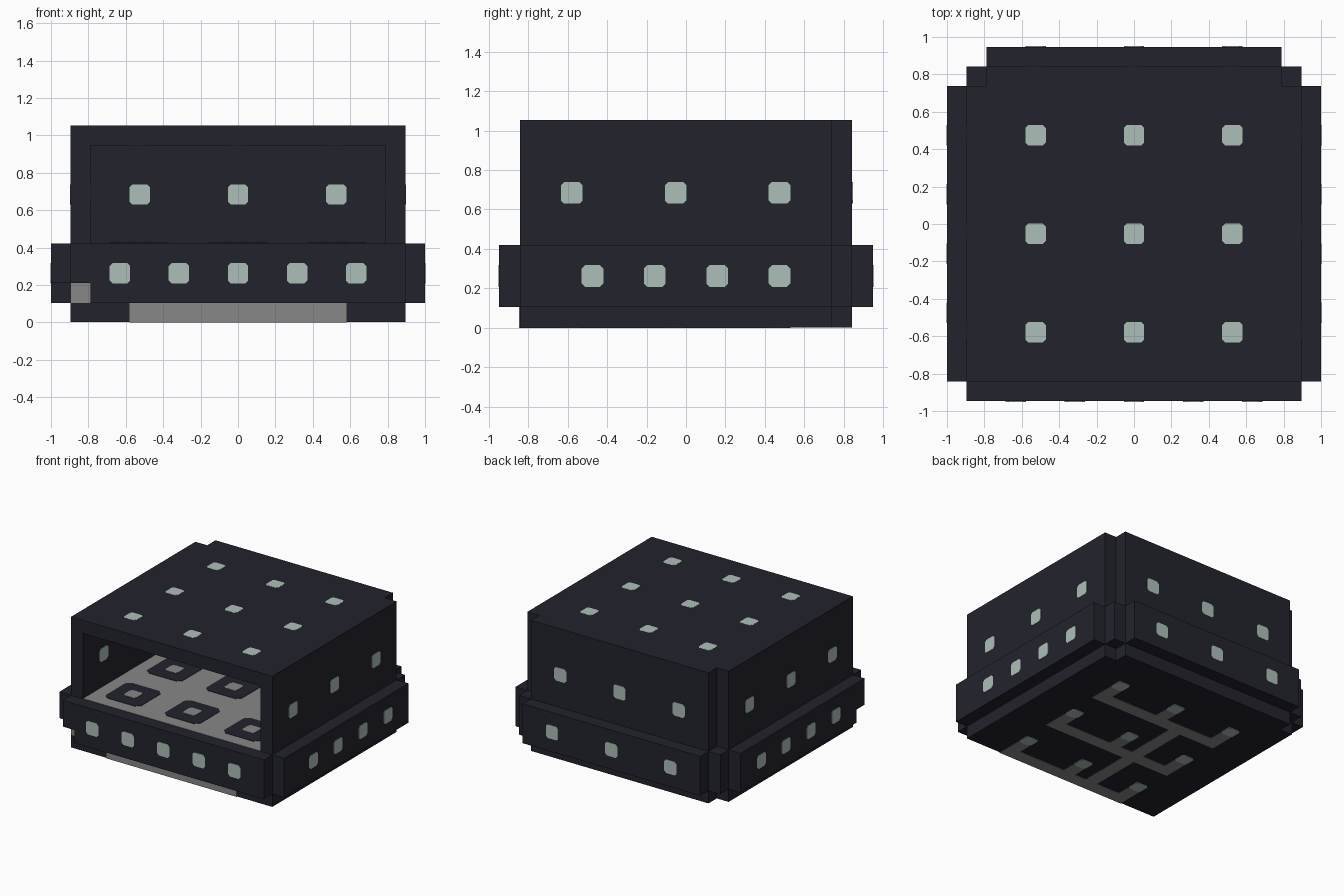
import bpy
import bmesh
from mathutils import Vector

U = 2 / 19          # edge of one building block
THIN = 0.003        # half thickness of painted plates

cube = bpy.data.objects.get("Cube")
if cube:
    bpy.data.objects.remove(cube, do_unlink=True)


def material(name, r, g, b):
    m = bpy.data.materials.new(name)
    m.use_nodes = True
    m.diffuse_color = (r, g, b, 1)
    bsdf = m.node_tree.nodes["Principled BSDF"]
    bsdf.inputs["Base Color"].default_value = (r, g, b, 1)
    return m


DARK = material("dark slate", 0.0165, 0.0165, 0.027)
GREY = material("mid grey", 0.245, 0.245, 0.245)
PALE = material("pale sage", 0.42, 0.52, 0.48)


def place(x, y, z):
    """Block coordinates, counted from the front right corner, to scene units."""
    return Vector(((x - 8.5) * U, (y - 8) * U, z * U))


def solid(name, low, high, mat, axis=None, cut=0):
    """Box between two scene points; edges along axis can be chamfered."""
    bm = bmesh.new()
    bmesh.ops.create_cube(bm, size=1)
    size, mid = high - low, (low + high) / 2
    for v in bm.verts:
        v.co = Vector(c * s for c, s in zip(v.co, size)) + mid
    if cut:
        edges = [e for e in bm.edges
                 if abs(e.verts[0].co[axis] - e.verts[1].co[axis]) > 1e-5]
        bmesh.ops.bevel(bm, geom=edges, offset=cut, segments=1, affect='EDGES')
    mesh = bpy.data.meshes.new(name)
    bm.to_mesh(mesh)
    bm.free()
    mesh.materials.append(mat)
    obj = bpy.data.objects.new(name, mesh)
    bpy.context.collection.objects.link(obj)
    return obj


def block(name, low, high, mat=DARK):
    return solid(name, place(*low), place(*high), mat)


def plate(name, centre, axis, mat=PALE, size=1.04, cut=0.016, half=THIN):
    """Thin square with clipped corners lying on a surface facing axis."""
    h = Vector((size * U / 2,) * 3)
    h[axis] = half
    c = place(*centre)
    return solid(name, c - h, c + h, mat, axis, cut)


# Shell: base, side walls, back wall and roof with notched back corners
LIFT = THIN / U
block("base", (0, 0, LIFT), (17, 15, 4))
block("base_back", (1, 15, LIFT), (16, 16, 4))
block("right_wall", (0, 0, 4), (1, 15, 9))
block("left_wall", (16, 0, 4), (17, 15, 9))
block("back_wall", (1, 15, 4), (16, 16, 9))
block("roof", (0, 0, 9), (17, 15, 10))
block("roof_back", (1, 15, 9), (16, 16, 10))

# Band around the lower body, with one block missing at the front right corner
block("front_band_upper", (0, -1, 2), (17, 0, 4))
block("front_band_lower", (1, -1, 1), (17, 0, 2))
block("right_band_upper", (-1, 0, 2), (0, 15, 4))
block("right_band_lower", (-1, 1, 1), (0, 15, 2))
block("left_band", (17, 0, 1), (18, 15, 4))
block("back_band", (1, 16, 1), (16, 17, 4))
block("right_corner_post", (0, 15, 1), (1, 16, 4))
block("left_corner_post", (16, 15, 1), (17, 16, 4))
plate("corner_gap_patch", (0.5, 0, 1.5), 1, GREY, size=1, cut=0)

# Room floor
block("room_floor", (1, 0, 4), (16, 15, 4 + LIFT), GREY)

# Lamps on roof, ceiling, floor and underside
thirds_x, thirds_y = (3.5, 8.5, 13.5), (2.5, 7.5, 12.5)
for x in thirds_x:
    for y in thirds_y:
        plate("roof_lamp", (x, y, 10 - LIFT), 2, half=THIN + 0.001)
        plate("ceiling_lamp", (x, y, 9), 2)
        plate("floor_frame", (x, y, 4 + LIFT), 2, DARK, size=3, cut=0.035)
        plate("floor_tile", (x, y, 4 + 2 * LIFT), 2, GREY)
        plate("underside_lamp", (x, y, LIFT), 2)
        # Branch from each lamp to its conduit
        block("conduit_branch", (x - 0.5, y - 1.5, 0), (x + 0.5, y - 0.5, 2 * LIFT), GREY)

# Conduits on the underside
for y in (5, 10):
    block("conduit_row", (3, y, 0), (14, y + 1, 2 * LIFT), GREY)
block("conduit_trunk_front", (6, 1, 0), (7, 5, 2 * LIFT), GREY)
block("conduit_trunk_back", (6, 6, 0), (7, 10, 2 * LIFT), GREY)
block("front_conduit", (3, -LIFT, 0), (14, 1, 1), GREY)

# Wall lamps, on the inside and outside of each wall
for y in thirds_y:
    for x in (0, 1, 16, 17):
        plate("side_wall_lamp", (x, y, 6.5), 0)
for x in thirds_x:
    for y in (15, 16):
        plate("back_wall_lamp", (x, y, 6.5), 1)
    plate("back_band_lamp", (x, 17, 2.5), 1)

# Band lamps
for i in range(5):
    plate("front_band_lamp", (2.5 + 3 * i, -1, 2.5), 1)
for i in range(4):
    for x in (-1, 18):
        plate("side_band_lamp", (x, 3.5 + 3 * i, 2.5), 0)
